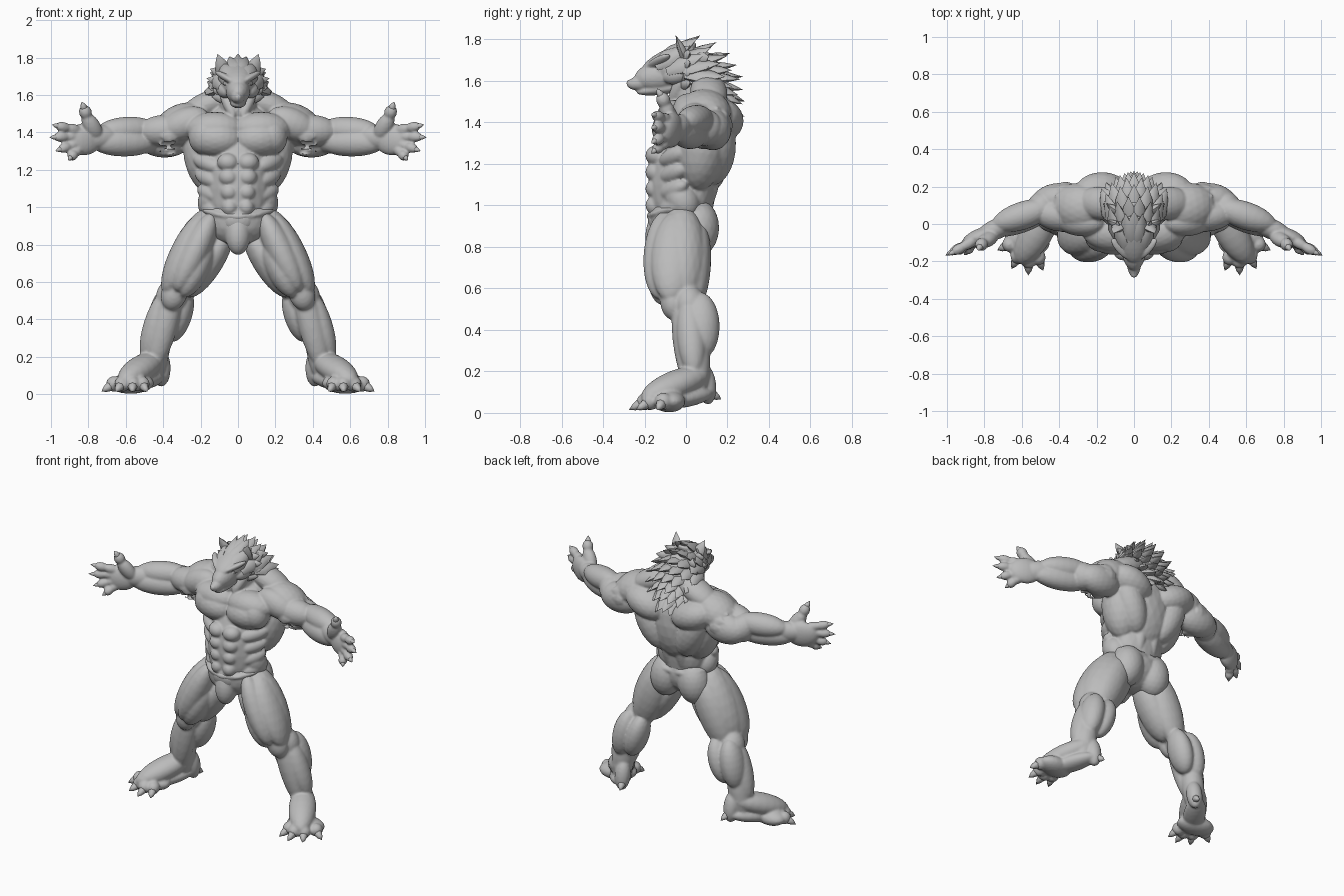
import bpy, bmesh
from math import sin, cos, tau
from mathutils import Vector, Matrix

cube = bpy.data.objects.get("Cube")
if cube:
    bpy.data.objects.remove(cube)

grey = bpy.data.materials.new("clay_grey")
grey.use_nodes = True
colour = (.5, .5, .5, 1)
grey.diffuse_color = colour
grey.node_tree.nodes["Principled BSDF"].inputs["Base Color"].default_value = colour

FRONT = (.03, -1, .07)
UP = (0, .05, 1)


def frame(start, end, width, depth, face):
    """Matrix whose z axis runs from start to end and whose y axis leans to face."""
    start, end = Vector(start), Vector(end)
    axis = end - start
    y = Vector(face)
    y = (y - axis * (y.dot(axis) / axis.dot(axis))).normalized()
    x = y.cross(axis.normalized())
    matrix = Matrix((x * width, y * depth, axis / 2)).transposed().to_4x4()
    matrix.translation = (start + end) / 2
    return matrix


def muscle(bm, start, end, width, depth=None, face=FRONT):
    """Ellipsoid stretched between two points."""
    matrix = frame(start, end, width, depth or width, face)
    bmesh.ops.create_icosphere(bm, subdivisions=3, radius=1, matrix=matrix)


def spike(bm, start, end, width, depth=None, face=FRONT, sides=8):
    """Leaf-shaped point: a short flare followed by a long taper."""
    matrix = frame(start, end, width, depth or width, face)
    for low, high, wide_low, wide_high in ((-1, -.3, .6, 1), (-.3, .4, 1, .62), (.4, 1, .62, 0)):
        shift = Matrix.Translation((0, 0, (low + high) / 2))
        bmesh.ops.create_cone(bm, segments=sides, radius1=wide_low, radius2=wide_high,
                              depth=high - low, matrix=matrix @ shift)


def finish(name, bm, voxel=None, rounds=4):
    """Mirror a part across x, and fuse its muscles when a voxel size is given."""
    bmesh.ops.remove_doubles(bm, verts=bm.verts, dist=.0001)
    bmesh.ops.recalc_face_normals(bm, faces=bm.faces)
    mesh = bpy.data.meshes.new(name)
    bm.to_mesh(mesh)
    bm.free()
    mesh.materials.append(grey)
    obj = bpy.data.objects.new(name, mesh)
    bpy.context.collection.objects.link(obj)
    mirror = obj.modifiers.new("mirror", "MIRROR")
    mirror.use_mirror_merge = False
    if voxel:
        remesh = obj.modifiers.new("fuse", "REMESH")
        remesh.mode = "VOXEL"
        remesh.voxel_size = voxel
        remesh.use_smooth_shade = True
        soften = obj.modifiers.new("soften", "SMOOTH")
        soften.factor = .5
        soften.iterations = rounds
    else:
        bpy.ops.object.select_all(action="DESELECT")
        obj.select_set(True)
        bpy.context.view_layer.objects.active = obj
        bpy.ops.object.shade_smooth_by_angle(angle=.9)


claws = bmesh.new()

# Torso
torso = bmesh.new()
muscle(torso, (0, .06, 1.03), (0, .06, 1.58), .21, .165)          # ribcage
muscle(torso, (0, -.02, .78), (0, -.02, 1.42), .178, .163)        # abdomen
muscle(torso, (0, .03, .9), (0, .06, 1.25), .17, .1)              # waist
muscle(torso, (0, .07, 1.38), (0, .01, 1.7), .1, .12)             # neck
muscle(torso, (-.03, -.07, 1.36), (.26, -.04, 1.37), .1, .11)     # lower chest
muscle(torso, (-.03, -.06, 1.42), (.28, -.03, 1.42), .09, .1)     # upper chest
muscle(torso, (.09, -.08, 1.36), (.26, -.04, 1.4), .1, .09)       # outer chest
muscle(torso, (.15, .08, 1.5), (.44, .1, 1.385), .112, .13)       # shoulder
muscle(torso, (.16, .0, 1.5), (.42, .03, 1.39), .085, .08)        # front shoulder
muscle(torso, (.02, .1, 1.61), (.31, .12, 1.48), .072, .09)       # trapezius
muscle(torso, (.21, .1, 1.48), (.13, .05, 1.07), .12, .12)        # side of back
muscle(torso, (.02, .16, 1.36), (.32, .16, 1.46), .1, .118)       # upper back
muscle(torso, (.07, .12, 1.1), (.23, .16, 1.44), .095, .1)        # shoulder blade
muscle(torso, (.05, .06, .93), (.05, .14, 1.32), .05, .065)       # lower back
muscle(torso, (.02, -.08, 1.48), (.09, .0, 1.64), .03)            # neck cord
for row in range(4):
    z = 1.235 - row * .08
    inset = row * .008
    muscle(torso, (-.004, -.145, z), (.112 - inset, -.135, z + .01), .05, .056)
    muscle(torso, (.09, -.12, z - .03), (.235 - inset * 1.5, .0, z + .03), .045, .045)
muscle(torso, (.0, -.12, 1.02), (.03, -.13, .86), .08, .06)       # lower belly
muscle(torso, (.12, -.07, 1.12), (.15, .03, .94), .08, .08)       # hip flank

# Briefs
briefs = bmesh.new()
muscle(briefs, (0, -.015, .78), (0, -.025, 1.09), .19, .16)
muscle(briefs, (0, -.1, .99), (0, -.14, .745), .07, .075)         # pouch
muscle(briefs, (.085, .06, 1.03), (.12, .05, .75), .105, .105)    # buttock
waist = [(0, -.18, .95), (.1, -.155, .96), (.17, -.09, .98), (.188, -.01, .99),
         (.15, .09, .985), (.08, .13, .97), (0, .125, .955)]
for a, b in zip(waist, waist[1:]):
    muscle(briefs, Vector(a).lerp(b, -.3), Vector(a).lerp(b, 1.3), .015, face=UP)
finish("briefs", briefs, .008)


def digit(bm, root, tip, thick, claw_tip):
    """Two-jointed finger or toe with a claw."""
    root, tip, claw_tip = Vector(root), Vector(tip), Vector(claw_tip)
    muscle(bm, root.lerp(tip, -.1), root.lerp(tip, .68), thick, face=UP)
    muscle(bm, root.lerp(tip, .4), tip.lerp(root, -.08), thick * .95, face=UP)
    spike(claws, tip.lerp(root, .25), claw_tip, thick * .6, face=UP)


# Arms and hands, fused with the torso
arms = torso
muscle(arms, (.25, .03, 1.42), (.54, .06, 1.4), .085, .085)       # biceps
muscle(arms, (.24, .13, 1.37), (.54, .13, 1.36), .1, .09)         # triceps
muscle(arms, (.41, .09, 1.38), (.57, .09, 1.37), .09, .085)       # elbow
muscle(arms, (.43, .1, 1.42), (.76, -.01, 1.4), .074, .075)       # upper forearm
muscle(arms, (.43, .08, 1.345), (.79, -.04, 1.345), .074, .07)    # lower forearm
muscle(arms, (.62, .02, 1.38), (.84, -.07, 1.37), .066, .055)     # wrist
muscle(arms, (.73, -.03, 1.365), (.92, -.11, 1.36), .085, .045)   # palm
muscle(arms, (.74, -.05, 1.36), (.82, -.11, 1.5), .046, .04)      # thumb base
digit(arms, (.79, -.08, 1.43), (.825, -.12, 1.535), .036, (.835, -.14, 1.565))
for root_z, x, z in ((1.41, .965, 1.435), (1.38, .975, 1.375), (1.345, .95, 1.31), (1.315, .895, 1.265)):
    tip = Vector((x, -.15, z))
    root = Vector((.85, -.085, root_z))
    digit(arms, root, tip, .029, tip.lerp(root, -.27))
# ragged fur edge round the upper arm
for step in range(12):
    turn = tau * step / 12
    around = Vector((0, cos(turn), sin(turn)))
    centre = Vector((.33, .09, 1.385))
    reach = Vector((0, around.y * .12, around.z * .1))
    spike(arms, centre + reach, centre + reach + Vector((.1, 0, 0)), .038, .016, around)
finish("torso_and_arms", torso, .007)

# Legs
legs = bmesh.new()
muscle(legs, (.12, -.02, 1.0), (.36, -.03, .5), .12, .125)        # thigh core
muscle(legs, (.18, -.04, .97), (.39, -.07, .53), .08, .115)       # outer thigh
muscle(legs, (.13, -.1, .97), (.33, -.13, .55), .075, .09)        # front thigh
muscle(legs, (.15, -.08, .83), (.3, -.11, .52), .075, .09)        # inner thigh
muscle(legs, (.04, -.02, .89), (.27, -.02, .52), .075, .1)        # groin
muscle(legs, (.13, .06, .93), (.33, .03, .48), .1, .075)          # back of thigh
muscle(legs, (.31, -.07, .63), (.37, -.06, .45), .07, .06)        # knee
muscle(legs, (.33, .0, .62), (.38, .03, .42), .085, .08)          # knee joint
muscle(legs, (.37, .07, .58), (.44, .075, .26), .075, .09)        # outer calf
muscle(legs, (.27, .07, .57), (.36, .075, .28), .07, .09)         # inner calf
muscle(legs, (.33, -.03, .6), (.46, .02, .12), .07, .06)          # shin
muscle(legs, (.38, .01, .56), (.5, .04, .18), .065, .07)          # outer shin
muscle(legs, (.4, .05, .45), (.47, .045, .04), .072, .07)         # ankle
muscle(legs, (.41, .08, .24), (.41, .11, .04), .05)               # heel

# Feet, fused with the legs
feet = legs
muscle(feet, (.42, .11, .2), (.62, -.21, .07), .085, .07, UP)     # instep
muscle(feet, (.41, .13, .1), (.58, -.14, .05), .07, .048, UP)     # sole
muscle(feet, (.45, -.11, .06), (.69, -.06, .055), .08, .055, UP)  # ball
for x, y in ((.485, -.25), (.565, -.275), (.655, -.24), (.73, -.14)):
    point = Vector((x, y, .015))
    root = Vector((.56, -.06, .08)).lerp(point, .15)
    end = root.lerp(point, .74)
    end.z = .05
    digit(feet, root, end, .044, point)
spike(claws, (.4, .11, .1), (.38, .17, .065), .024)               # heel claw
finish("legs_and_feet", legs, .008)
finish("claws", claws)

# Head
head = bmesh.new()
muscle(head, (0, .12, 1.68), (0, -.16, 1.65), .1, .1, UP)         # skull
muscle(head, (0, .0, 1.64), (0, -.25, 1.605), .066, .073, UP)     # muzzle
muscle(head, (0, .05, 1.78), (0, -.21, 1.655), .075, .04, UP)     # forehead
muscle(head, (0, -.1, 1.61), (0, -.285, 1.58), .04, .04, UP)      # snout
muscle(head, (0, .02, 1.58), (0, -.24, 1.545), .045, .028, UP)    # jaw
muscle(head, (0, -.25, 1.595), (0, -.287, 1.585), .02, .018, UP)  # nose
muscle(head, (.01, -.19, 1.66), (.12, -.08, 1.725), .018, .03)    # brow
muscle(head, (.04, -.145, 1.648), (.065, -.125, 1.655), .01)      # eye
muscle(head, (.05, -.11, 1.61), (.09, .03, 1.65), .045)           # cheek
muscle(head, (0, .06, 1.75), (0, .16, 1.42), .1, .085)            # mane core
finish("head", head, .006, rounds=2)

# Ears and swept mane
mane = bmesh.new()
spike(mane, (.06, .01, 1.68), (.11, -.05, 1.82), .045, .025)
for base_z, x, z in ((1.7, .15, 1.74), (1.66, .168, 1.69), (1.62, .16, 1.64), (1.59, .14, 1.59)):
    spike(mane, (.05, -.02, base_z), (x, .02, z), .037, .024)
    spike(mane, (.05, .04, base_z - .01), (x, .11, z - .02), .045, .028, (1, 0, .2))
# each row: start y and z, tip y and z, spread
rows = ((-.12, 1.7, .07, 1.82, .09), (-.06, 1.68, .15, 1.79, .12), (-.01, 1.68, .215, 1.735, .15),
        (.03, 1.66, .25, 1.68, .16), (.05, 1.63, .275, 1.62, .15), (.07, 1.6, .28, 1.56, .13),
        (.1, 1.57, .285, 1.5, .1), (.13, 1.53, .285, 1.43, .07))
for index, (base_y, base_z, tip_y, tip_z, spread) in enumerate(rows):
    offset = .25 * (index % 2)
    for side in (0, .5, 1):
        s = min(side + offset, 1.1)
        drop = s * s * .05
        spike(mane, (.6 * spread * s, base_y - drop / 2, base_z - drop / 2),
              (spread * s, tip_y - drop, tip_z - drop), .054, .03, (s, 1, 1.2))
finish("mane", mane)
